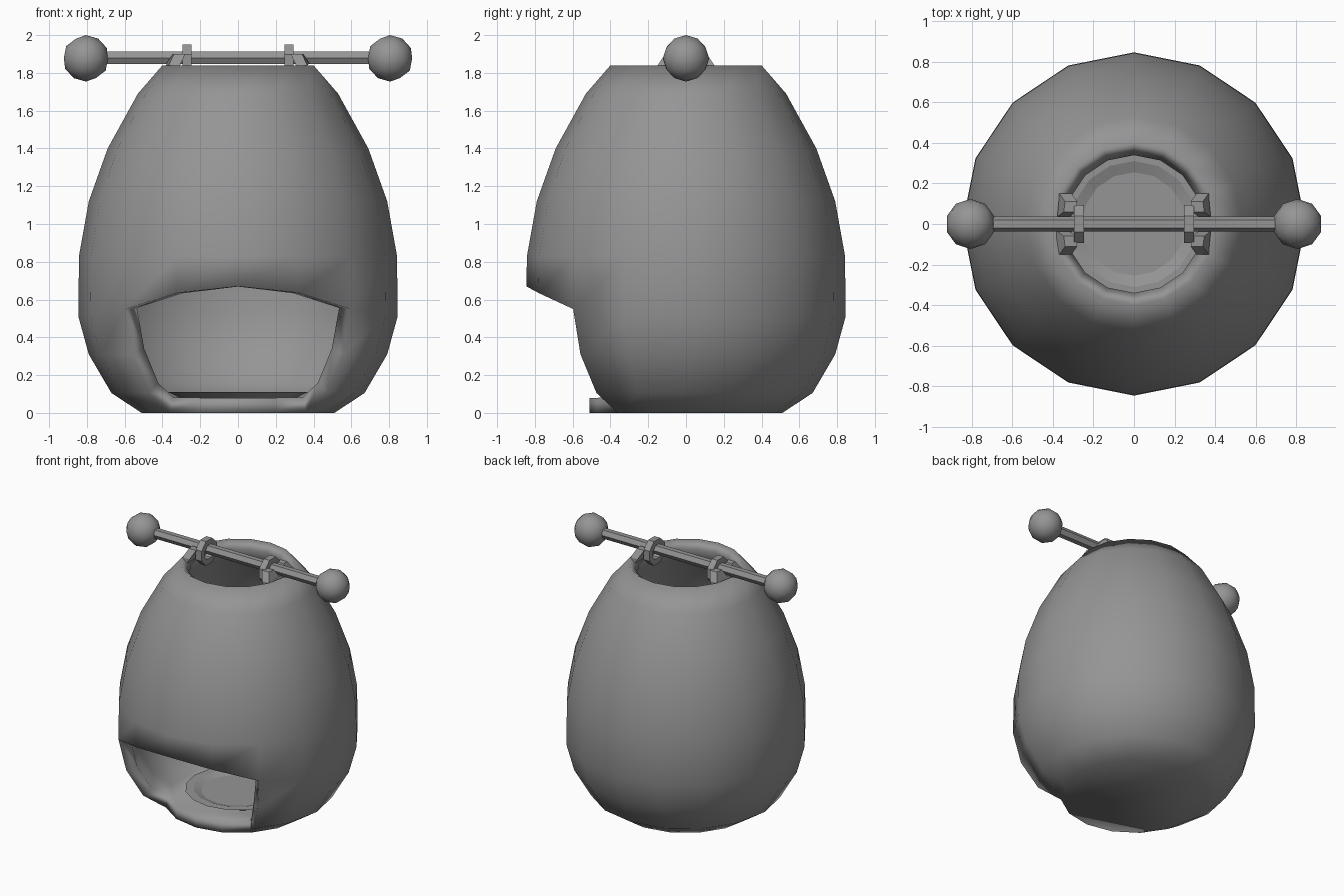
import bpy, bmesh, math
from mathutils import Matrix, Vector

cube = bpy.data.objects.get("Cube")
if cube:
    bpy.data.objects.remove(cube)

grey = bpy.data.materials.new("stone grey")
grey.use_nodes = True
colour = (0.3, 0.3, 0.3, 1)
grey.diffuse_color = colour
grey.node_tree.nodes["Principled BSDF"].inputs["Base Color"].default_value = colour


def finish(bm, name, angle=40):
    bmesh.ops.recalc_face_normals(bm, faces=bm.faces)
    mesh = bpy.data.meshes.new(name)
    bm.to_mesh(mesh)
    bm.free()
    mesh.materials.append(grey)
    obj = bpy.data.objects.new(name, mesh)
    bpy.context.collection.objects.link(obj)
    bpy.ops.object.select_all(action='DESELECT')
    obj.select_set(True)
    bpy.context.view_layer.objects.active = obj
    bpy.ops.object.shade_smooth_by_angle(angle=math.radians(angle))
    return obj


def lathe(bm, profile, sides=16):
    """Rings of vertices joined by quads; vertex 0 of each ring is at the front."""
    rings = []
    for r, z in profile:
        rings.append([bm.verts.new((r * math.sin(i * math.tau / sides),
                                    -r * math.cos(i * math.tau / sides), z))
                      for i in range(sides)])
    for a, b in zip(rings, rings[1:]):
        for i in range(sides):
            j = (i + 1) % sides
            bm.faces.new((a[i], a[j], b[j], b[i]))
    return rings


# Hollow egg-shaped body with an arched front opening
bm = bmesh.new()
rings = lathe(bm, [(.51, 0), (.67, .105), (.79, .31), (.845, .51), (.842, .83),
                   (.79, 1.12), (.69, 1.40), (.53, 1.69), (.40, 1.84)])
bm.faces.new(rings[0])
for i, z in ((0, .67), (1, .635), (-1, .635), (2, .55), (-2, .55)):
    rings[3][i].co.z = z
hole = []
for f in bm.faces:
    c = f.calc_center_median()
    if len(f.verts) == 4 and c.z < .5 and c.y < -abs(c.x):
        hole.append(f)
bmesh.ops.delete(bm, geom=hole, context='FACES')
body = finish(bm, "body_shell")
shell = body.modifiers.new("wall thickness", 'SOLIDIFY')
shell.thickness = .08
shell.offset = -1
shell.use_even_offset = True

# Shallow tray on the floor inside
bm = bmesh.new()
rings = lathe(bm, [(.30, .075), (.37, .11), (.31, .11), (.255, .09)])
bm.faces.new(rings[0])
bm.faces.new(rings[-1])
finish(bm, "floor_tray", 20)

# Crossbar
BAR_Z = 1.88
bm = bmesh.new()
bmesh.ops.create_cone(bm, cap_ends=True, segments=6, radius1=.038, radius2=.038,
                      depth=1.6, matrix=Matrix.Translation((0, 0, BAR_Z))
                      @ Matrix.Rotation(math.pi / 2, 4, 'Y'))
finish(bm, "crossbar", 30)

for side, label in ((1, "left"), (-1, "right")):
    # Ball at the end of the bar
    bm = bmesh.new()
    bmesh.ops.create_icosphere(bm, subdivisions=2, radius=.123,
                               matrix=Matrix.Translation((side * .805, 0, 1.877)))
    finish(bm, label + "_ball", 60)

    # Square-section ring around the bar
    bm = bmesh.new()
    loops = []
    for x, r in ((.245, .1), (.295, .1), (.295, .055), (.245, .055)):
        loops.append([bm.verts.new((side * x, r * math.cos((k + .5) * math.tau / 8),
                                    1.858 + r * math.sin((k + .5) * math.tau / 8)))
                      for k in range(8)])
    for a, b in zip(loops, loops[1:] + loops[:1]):
        for k in range(8):
            j = (k + 1) % 8
            bm.faces.new((a[k], a[j], b[j], b[k]))
    finish(bm, label + "_bar_ring", 30)

    # Notched saddle rising from the rim and leaning inward under the bar
    bm = bmesh.new()
    half = [(.15, 1.80), (.15, 1.84), (.11, 1.90), (.06, 1.90), (.035, 1.85)]
    outline = half + [(-y, z) for y, z in reversed(half)]
    faces = []
    for x0 in (.385, .325):
        verts = [bm.verts.new((side * (x0 - .6 * (z - 1.84) - .8 * y * y), y, z))
                 for y, z in outline]
        faces.append(verts)
        bm.faces.new(verts)
    a, b = faces
    for k in range(len(a)):
        j = (k + 1) % len(a)
        bm.faces.new((a[k], a[j], b[j], b[k]))
    finish(bm, label + "_rim_saddle", 30)
